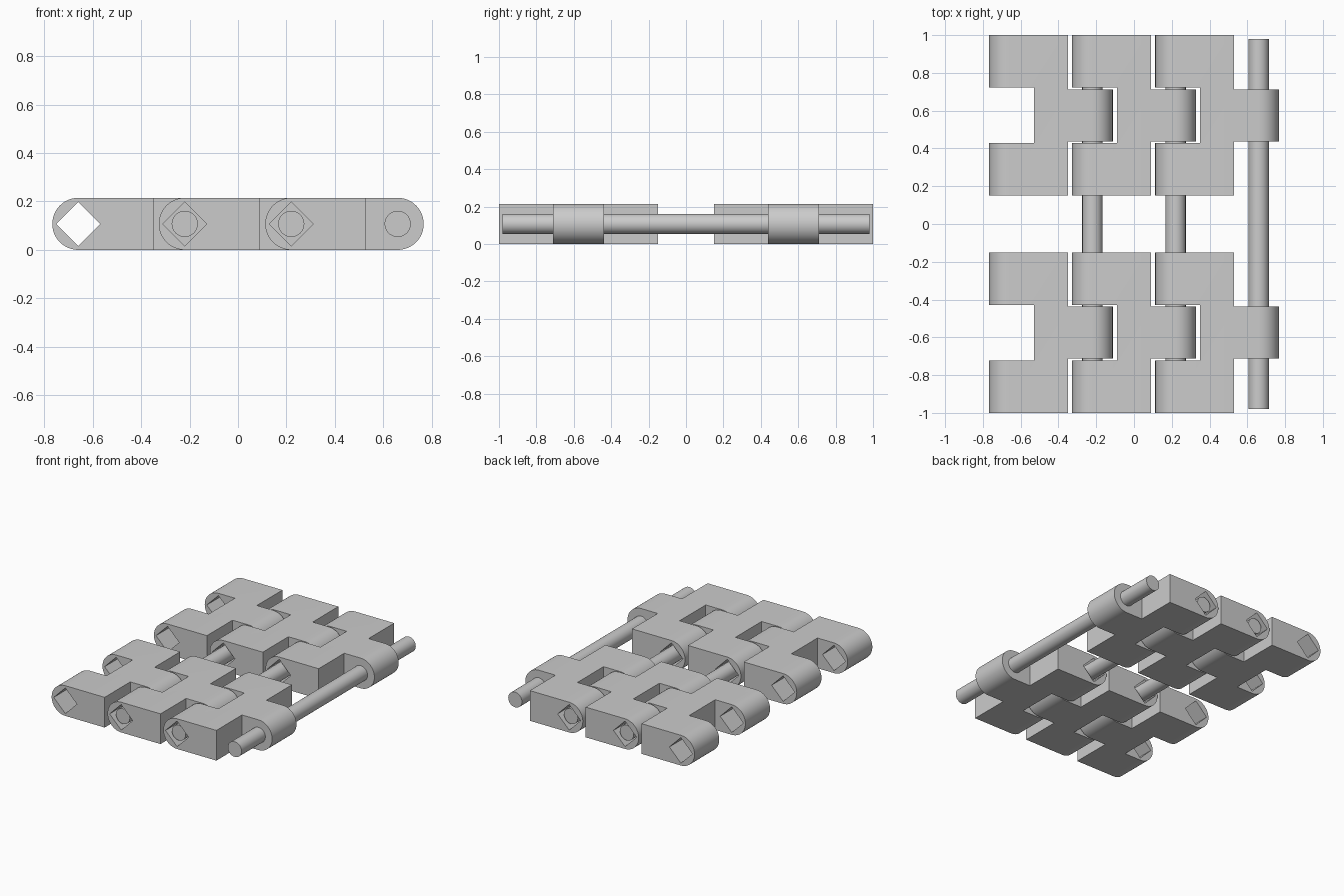
import bpy, bmesh, math
from mathutils import Vector

cube = bpy.data.objects.get("Cube")
if cube:
    bpy.data.objects.remove(cube, do_unlink=True)

PITCH = 0.44          # distance between pins
R = 0.1075            # half the belt thickness
PIN_R = 0.054
ROW_Y = 0.575         # centre of each row of links
FIRST_X = -0.66

grey = bpy.data.materials.new("plain grey")
grey.use_nodes = True
grey.diffuse_color = (0.6, 0.6, 0.6, 1)
grey.node_tree.nodes["Principled BSDF"].inputs["Base Color"].default_value = (0.6, 0.6, 0.6, 1)


def add_object(name, mesh):
    obj = bpy.data.objects.new(name, mesh)
    bpy.context.collection.objects.link(obj)
    return obj


def prism(name, points, direction):
    """Extrude a closed outline of 3D points along a direction."""
    bm = bmesh.new()
    face = bm.faces.new([bm.verts.new(p) for p in points])
    moved = bmesh.ops.extrude_face_region(bm, geom=[face])["geom"]
    bmesh.ops.translate(bm, vec=Vector(direction),
                        verts=[g for g in moved if isinstance(g, bmesh.types.BMVert)])
    bmesh.ops.recalc_face_normals(bm, faces=bm.faces)
    mesh = bpy.data.meshes.new(name)
    bm.to_mesh(mesh)
    bm.free()
    return add_object(name, mesh)


def arc(cx, start, steps=24):
    """Half circle in the side profile."""
    angles = [start + math.pi * i / steps for i in range(steps + 1)]
    return [(cx + R * math.cos(a), -1, R * math.sin(a)) for a in angles]


def smooth(obj):
    bpy.ops.object.select_all(action="DESELECT")
    obj.select_set(True)
    bpy.context.view_layer.objects.active = obj
    bpy.ops.object.shade_smooth_by_angle(angle=math.radians(30))


# Link plan: two prongs, a bridge and a central tab
half = [(0.56, 0.137), (0.31, 0.137), (0.31, 0.425),
        (-0.12, 0.425), (-0.12, 0.147), (0.13, 0.147)]
plan = half + [(x, -y) for x, y in reversed(half)]
blank = prism("link_blank", [(x, y, -0.2) for x, y in plan], (0, 0, 0.4))

# Side profile rounds both ends, diamond bar cuts the prong holes
side = arc(0, math.pi / 2) + arc(PITCH, -math.pi / 2)
profile = prism("side_profile_cutter", side, (0, 2, 0))
d = 0.091
diamond = prism("diamond_cutter",
                [(d, -1, 0), (0, -1, d), (-d, -1, 0), (0, -1, -d)], (0, 2, 0))

for cutter, operation in ((profile, "INTERSECT"), (diamond, "DIFFERENCE")):
    cutter.hide_render = True
    mod = blank.modifiers.new(operation.title(), "BOOLEAN")
    mod.operation = operation
    mod.solver = "EXACT"
    mod.object = cutter

bpy.context.view_layer.update()
depsgraph = bpy.context.evaluated_depsgraph_get()
link_mesh = bpy.data.meshes.new_from_object(blank.evaluated_get(depsgraph))
link_mesh.name = "link"
link_mesh.materials.clear()
link_mesh.materials.append(grey)
for poly in link_mesh.polygons:
    poly.material_index = 0
for helper in (blank, profile, diamond):
    bpy.data.objects.remove(helper, do_unlink=True)

# Two rows of three links
links = []
for row, y in (("front", -ROW_Y), ("back", ROW_Y)):
    for i in range(3):
        link = add_object(f"{row}_link_{i + 1}", link_mesh)
        link.location = (FIRST_X + PITCH * i, y, R)
        links.append(link)
smooth(links[0])

# Hinge pins through the tabs
for i in range(1, 4):
    bpy.ops.mesh.primitive_cylinder_add(
        vertices=48, radius=PIN_R, depth=1.96,
        location=(FIRST_X + PITCH * i, 0, R), rotation=(math.pi / 2, 0, 0))
    pin = bpy.context.object
    pin.name = f"hinge_pin_{i}"
    pin.data.materials.append(grey)
    smooth(pin)
